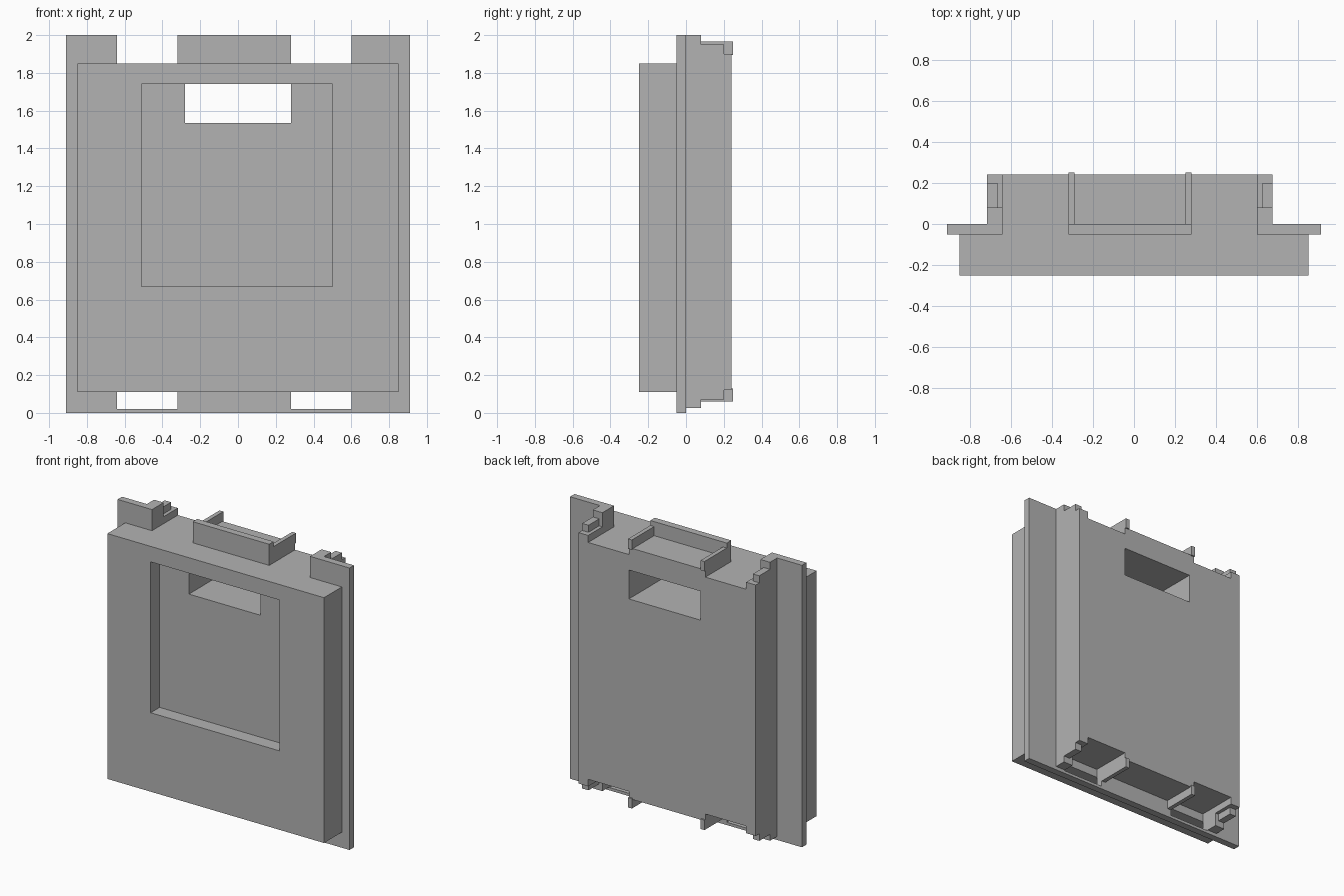
import bpy
import bmesh
from mathutils import Vector

cube = bpy.data.objects.get("Cube")
if cube:
    bpy.data.objects.remove(cube, do_unlink=True)

grey = bpy.data.materials.new("plain_grey")
grey.use_nodes = True
grey.diffuse_color = (0.45, 0.45, 0.45, 1)
grey.node_tree.nodes["Principled BSDF"].inputs["Base Color"].default_value = grey.diffuse_color

MID = -0.02  # centre line of the rear fittings


def box(name, xs, ys, zs):
    """Box between the given limits on each axis."""
    bm = bmesh.new()
    bmesh.ops.create_cube(bm, size=1)
    limits = [sorted(pair) for pair in (xs, ys, zs)]
    for v in bm.verts:
        v.co = Vector([pair[c > 0] for pair, c in zip(limits, v.co)])
    mesh = bpy.data.meshes.new(name)
    bm.to_mesh(mesh)
    bm.free()
    mesh.materials.append(grey)
    ob = bpy.data.objects.new(name, mesh)
    bpy.context.collection.objects.link(ob)
    return ob


def cut(ob, *limits):
    """Cut a box-shaped opening out of a part."""
    cutter = box("cutter", *limits)
    cutter.hide_render = True
    mod = ob.modifiers.new("opening", 'BOOLEAN')
    mod.operation = 'DIFFERENCE'
    mod.solver = 'EXACT'
    mod.object = cutter
    bpy.context.view_layer.objects.active = ob
    bpy.ops.object.modifier_apply(modifier=mod.name)
    bpy.data.objects.remove(cutter, do_unlink=True)


def span(side, inner, outer):
    """Mirrored x limits about the fittings' centre line."""
    return (MID + side * inner, MID + side * outer)


# Main slabs
front_panel = box("front_panel", (-0.85, 0.85), (-0.25, -0.05), (0.11, 1.85))
flange = box("flange", (-0.91, 0.91), (-0.05, 0), (0, 2))
rear_block = box("rear_block", span(1, -0.695, 0.695), (0, 0.24), (0.12, 1.9))

# Recess in the front and the window through everything
cut(front_panel, (-0.51, 0.5), (-0.4, -0.15), (0.67, 1.74))
for part in (front_panel, flange, rear_block):
    cut(part, (-0.28, 0.28), (-0.5, 0.5), (1.535, 1.74))

for side, label in ((1, "left"), (-1, "right")):
    # Notches at top and bottom of flange and rear block
    notch = span(side, 0.3, 0.62)
    for part in (flange, rear_block):
        cut(part, notch, (-0.3, 0.5), (1.85, 2.2))
    cut(flange, notch, (-0.3, 0.5), (0.02, 0.17))
    cut(rear_block, notch, (-0.3, 0.5), (-0.2, 0.17))

    # Ribs, posts and pegs at both ends
    ends = (("top", (1.895, 1.965), (1.9, 2.0), (1.9, 1.95)),
            ("bottom", (0.06, 0.13), (0.025, 0.12), (0.07, 0.12)))
    for end, rib_z, post_z, peg_z in ends:
        box(f"{end}_{label}_rib", span(side, 0.27, 0.3), (0, 0.25), rib_z)
        box(f"{end}_{label}_post", span(side, 0.62, 0.695), (0, 0.08), post_z)
        box(f"{end}_{label}_peg", span(side, 0.645, 0.695), (0.08, 0.2), peg_z)
